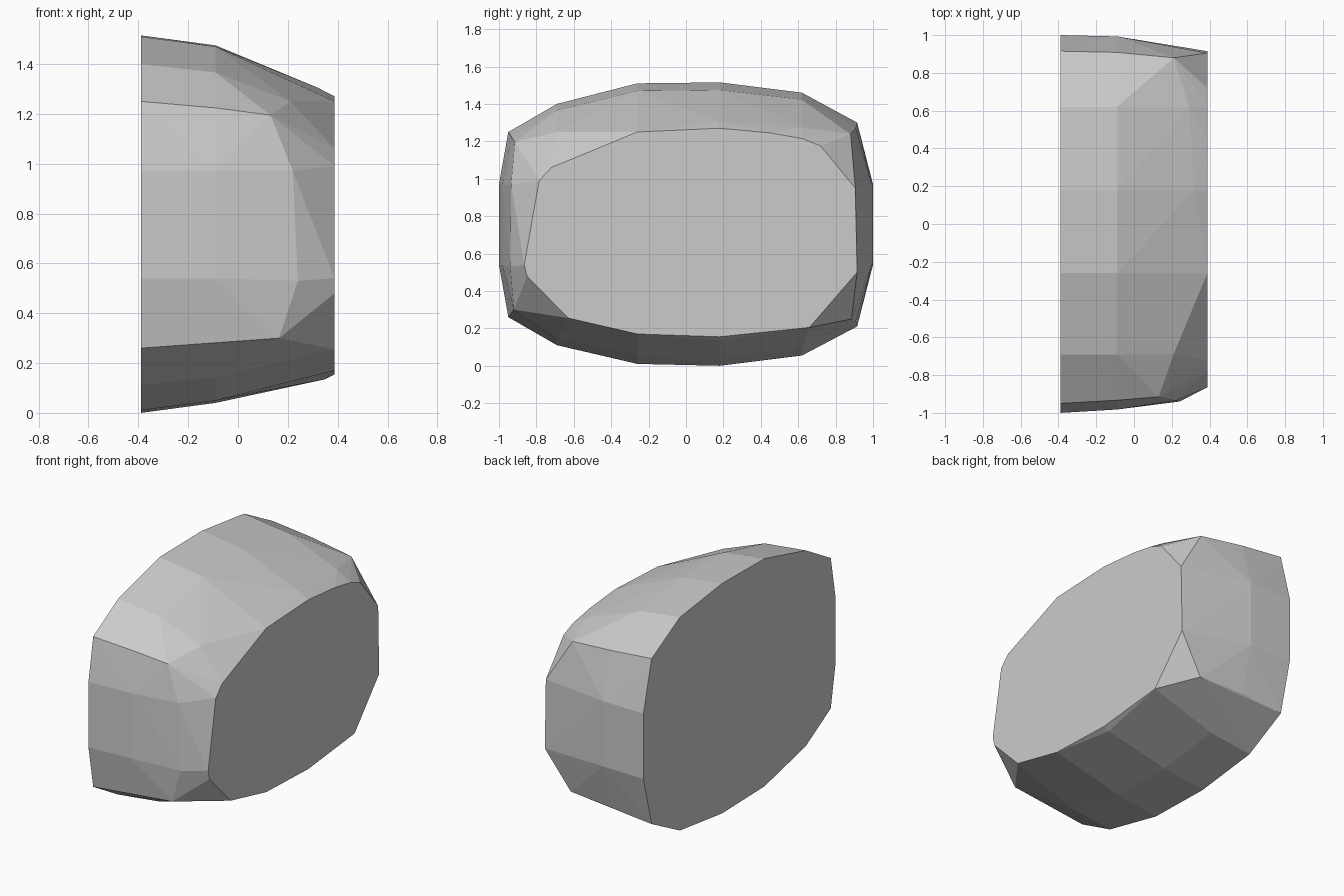
import bpy, bmesh
from math import radians

if "Cube" in bpy.data.objects:
    bpy.data.objects.remove(bpy.data.objects["Cube"])

MID = 0.757
# outline (y, z) of the large flat side
rim = [(-.26, 1.51), (.18, 1.515), (.62, 1.46), (.915, 1.30), (1, .97), (1, .54),
       (.915, .21), (.62, .055), (.18, 0), (-.26, .01), (-.69, .11), (-.95, .26),
       (-1, .54), (-1, .97), (-.95, 1.25), (-.69, 1.40)]

# outline (y, z) of the smaller flat side
face = [(-.26, 1.25), (.18, 1.27), (.45, 1.245), (.62, 1.215), (.72, 1.175),
        (.905, .95), (.915, .50), (.66, .205), (.18, .155), (-.26, .17),
        (-.63, .255), (-.85, .48), (-.865, .54), (-.785, .99), (-.72, 1.06)]

# bevel corners (x, y, z) between the middle ring and the smaller side
bevel = [(.13, -.915, 1.195), (.165, -.92, .30), (.22, -.935, .97), (.24, -.94, .53),
         (.21, .88, 1.24), (.22, .885, .25), (.32, .18, 1.305), (.29, .62, 1.275),
         (.35, .18, .135), (.21, -.69, 1.25)]


def shrink(y, z):
    """Middle ring: the rim drawn in slightly where it curves away."""
    if abs(y) > .9:
        y *= .982 if y < 0 else .993
    if abs(z - MID) > .3:
        z = MID + (z - MID) * .947
    return y, z


points = [(-.39, y, z) for y, z in rim]
points += [(-.09, *shrink(y, z)) for y, z in rim]
points += bevel
points += [(.388, y, z) for y, z in face]

# faceted convex block
bm = bmesh.new()
for p in points:
    bm.verts.new(p)
res = bmesh.ops.convex_hull(bm, input=bm.verts[:])
loose = [v for v in bm.verts if not v.link_faces]
bmesh.ops.delete(bm, geom=loose, context='VERTS')
bmesh.ops.dissolve_limit(bm, angle_limit=radians(1), verts=bm.verts[:], edges=bm.edges[:])
bmesh.ops.recalc_face_normals(bm, faces=bm.faces[:])
mesh = bpy.data.meshes.new("faceted_block")
bm.to_mesh(mesh)
bm.free()
bpy.context.collection.objects.link(bpy.data.objects.new("faceted_block", mesh))
